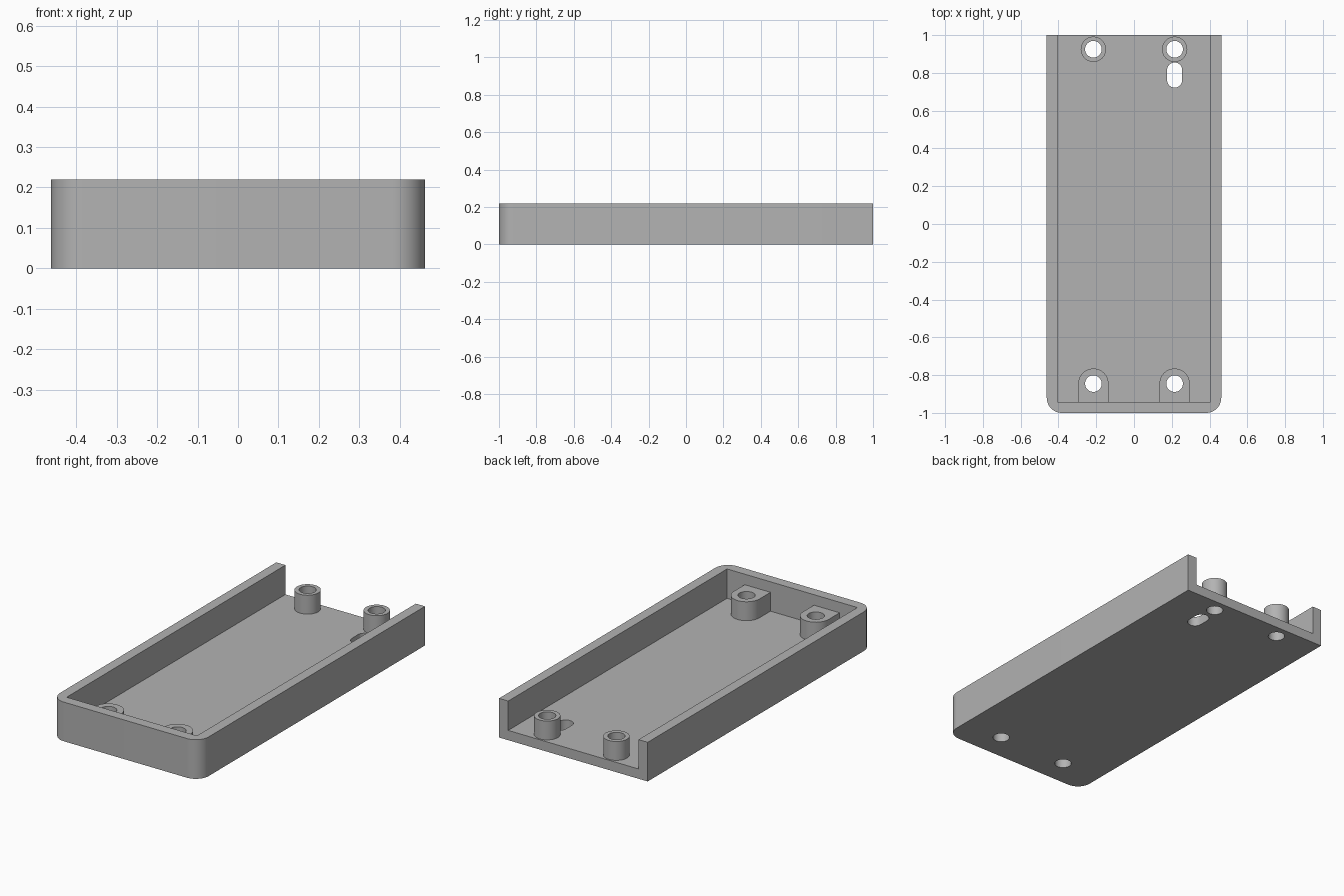
import bpy, bmesh, math
from mathutils import Vector

if "Cube" in bpy.data.objects:
    bpy.data.objects.remove(bpy.data.objects["Cube"], do_unlink=True)

HALF_W, HALF_L, HEIGHT = 0.462, 1.0, 0.22
WALL, FLOOR, CORNER = 0.057, 0.055, 0.08
POST_X, POST_TOP = 0.215, 0.161
BACK_Y, FRONT_Y = 0.925, -0.845
HOLE_R, POST_R, BOSS_R, SLOT_R = 0.044, 0.067, 0.08, 0.04

grey = bpy.data.materials.new("plain_grey")
grey.use_nodes = True
grey.diffuse_color = (0.45, 0.45, 0.45, 1)
grey.node_tree.nodes["Principled BSDF"].inputs["Base Color"].default_value = grey.diffuse_color


def arc(cx, cy, r, start, end, steps):
    angles = [math.radians(start + (end - start) * i / steps) for i in range(steps + 1)]
    return [(cx + r * math.cos(a), cy + r * math.sin(a)) for a in angles]


def circle(cx, cy, r):
    return arc(cx, cy, r, 0, 360, 48)[:-1]


def prism(name, outline, z0, z1):
    """Extrude a closed, counter-clockwise outline from z0 to z1."""
    bm = bmesh.new()
    base = bm.faces.new([bm.verts.new((x, y, z0)) for x, y in outline])
    top = bmesh.ops.extrude_face_region(bm, geom=[base])["geom"]
    bmesh.ops.translate(bm, vec=Vector((0, 0, z1 - z0)),
                        verts=[v for v in top if isinstance(v, bmesh.types.BMVert)])
    bmesh.ops.recalc_face_normals(bm, faces=bm.faces)
    mesh = bpy.data.meshes.new(name)
    bm.to_mesh(mesh)
    bm.free()
    mesh.materials.append(grey)
    obj = bpy.data.objects.new(name, mesh)
    bpy.context.collection.objects.link(obj)
    return obj


def combine(body, tool, operation):
    """Apply a boolean to the body, then discard the tool."""
    mod = body.modifiers.new(tool.name, "BOOLEAN")
    mod.operation, mod.object, mod.solver = operation, tool, "EXACT"
    bpy.context.view_layer.objects.active = body
    bpy.ops.object.modifier_apply(modifier=mod.name)
    bpy.data.objects.remove(tool, do_unlink=True)


# Outer shell: rounded at the front, square at the open back
cx, cy = HALF_W - CORNER, -HALF_L + CORNER
shell = (arc(-cx, cy, CORNER, 180, 270, 16) + arc(cx, cy, CORNER, 270, 360, 16)
         + [(HALF_W, HALF_L), (-HALF_W, HALF_L)])
tray = prism("enclosure_tray", shell, 0, HEIGHT)

# Cavity with sharp corners, running out through the back
ix, iy = HALF_W - WALL, -HALF_L + WALL
cavity = [(-ix, iy), (ix, iy), (ix, HALF_L + 0.2), (-ix, HALF_L + 0.2)]
combine(tray, prism("cavity", cavity, FLOOR, HEIGHT + 0.2), "DIFFERENCE")

for x in (-POST_X, POST_X):
    # Round screw post at the back
    combine(tray, prism("back_post", circle(x, BACK_Y, POST_R), FLOOR / 2, POST_TOP), "UNION")
    # Arched screw boss merging into the front wall
    boss = arc(x, FRONT_Y, BOSS_R, 0, 180, 24) + [(x - BOSS_R, iy - WALL / 2), (x + BOSS_R, iy - WALL / 2)]
    combine(tray, prism("front_boss", boss, FLOOR / 2, POST_TOP), "UNION")
    # Screw holes right through
    for y in (BACK_Y, FRONT_Y):
        combine(tray, prism("screw_hole", circle(x, y, HOLE_R), -0.1, HEIGHT + 0.1), "DIFFERENCE")

# Slot through the floor beside the left back post
slot = arc(POST_X, 0.815, SLOT_R, 0, 180, 20) + arc(POST_X, 0.762, SLOT_R, 180, 360, 20)
combine(tray, prism("floor_slot", slot, -0.1, FLOOR + 0.02), "DIFFERENCE")

bpy.ops.object.select_all(action="DESELECT")
tray.select_set(True)
bpy.context.view_layer.objects.active = tray
bpy.ops.object.shade_smooth_by_angle(angle=math.radians(30))
